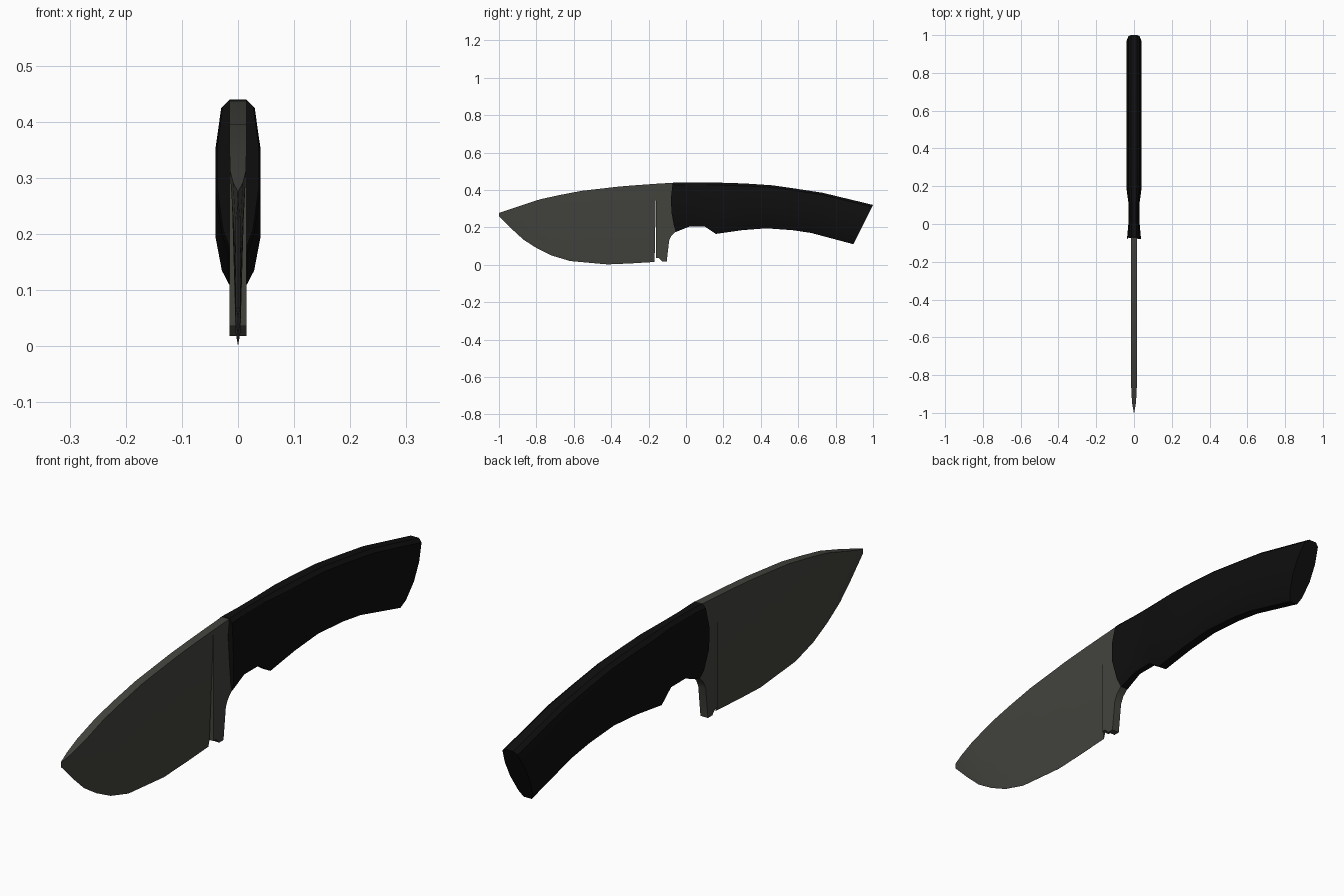
import bpy, bmesh

if "Cube" in bpy.data.objects:
    bpy.data.objects.remove(bpy.data.objects["Cube"])


def material(name, rgb):
    m = bpy.data.materials.new(name)
    m.diffuse_color = (*rgb, 1)
    m.use_nodes = True
    m.node_tree.nodes["Principled BSDF"].inputs["Base Color"].default_value = m.diffuse_color
    return m


steel = material("dark steel", (0.056, 0.056, 0.048))
rubber = material("black grip", (0.0045, 0.0045, 0.0045))


def finish(name, bm, mat):
    bmesh.ops.recalc_face_normals(bm, faces=bm.faces)
    me = bpy.data.meshes.new(name)
    bm.to_mesh(me)
    bm.free()
    me.materials.append(mat)
    ob = bpy.data.objects.new(name, me)
    bpy.context.collection.objects.link(ob)
    bpy.ops.object.select_all(action='DESELECT')
    bpy.context.view_layer.objects.active = ob
    ob.select_set(True)
    bpy.ops.object.shade_smooth_by_angle(angle=0.4)
    return ob


def loft(name, rings, mat):
    bm = bmesh.new()
    vs = [[bm.verts.new(p) for p in r] for r in rings]
    n = len(vs[0])
    for a, b in zip(vs, vs[1:]):
        for i in range(n):
            j = (i + 1) % n
            bm.faces.new((a[i], a[j], b[j], b[i]))
    bm.faces.new(vs[0])
    bm.faces.new(vs[-1])
    return finish(name, bm, mat)


# Handle: (top y, top z, bottom y, bottom z, half width) along the grip
stations = [(-.07, .44, -.055, .175, .037), (.02, .44, .02, .205, .028),
            (.10, .44, .10, .205, .028), (.23, .438, .16, .165, .04),
            (.34, .433, .30, .185, .04), (.46, .425, .43, .195, .04),
            (.60, .405, .57, .185, .04), (.73, .385, .67, .17, .04),
            (1.0, .32, .895, .11, .04)]
section = [(0, .4), (.12, .72), (.4, 1), (.68, 1), (.95, .75), (1, .4)]
rings = []
for k, (ty, tz, by, bz, w) in enumerate(stations):
    half = []
    for t, s in section:
        bulge = -.07 * t * (1 - t) if k == 0 else 0
        half.append((w * s, by + (ty - by) * t + bulge, bz + (tz - bz) * t))
    rings.append(half + [(-x, y, z) for x, y, z in reversed(half)])
loft("handle", rings, rubber)

# Blade: (spine y, spine z, edge y, edge z, spine half width)
blade = [(-1, .277, -1, .26, .001), (-.955, .292, -.93, .19, .009),
         (-.89, .314, -.87, .135, .0145), (-.78, .35, -.80, .09, .0148),
         (-.68, .372, -.72, .05, .0148), (-.56, .395, -.62, .02, .0148),
         (-.36, .418, -.42, .002, .0148), (-.26, .426, -.30, .007, .0148),
         (-.16, .433, -.168, .015, .0148)]
rings = []
for sy, sz, ey, ez, w in blade:
    t = min(.025 / (sz - ez), .4)          # small edge bevel
    b = (min(.0045, w * .5), ey + (sy - ey) * t, ez + (sz - ez) * t)
    rings.append([(w, sy, sz), b, (.0003, ey, ez),
                  (-.0003, ey, ez), (-b[0], b[1], b[2]), (-w, sy, sz)])
loft("blade", rings, steel)

# Full-thickness heel with the small notch, running into the handle
outline = [(-.16, .433), (-.16, .036), (-.145, .036), (-.127, .018),
           (-.103, .018), (-.09, .13), (-.078, .155), (-.055, .178),
           (.0, .21), (.0, .43), (-.07, .4385)]
bm = bmesh.new()
face = bm.faces.new([bm.verts.new((-.0148, y, z)) for y, z in outline])
ext = bmesh.ops.extrude_face_region(bm, geom=[face])
bmesh.ops.translate(bm, vec=(.0296, 0, 0),
                    verts=[v for v in ext["geom"] if isinstance(v, bmesh.types.BMVert)])
finish("blade_heel", bm, steel)
